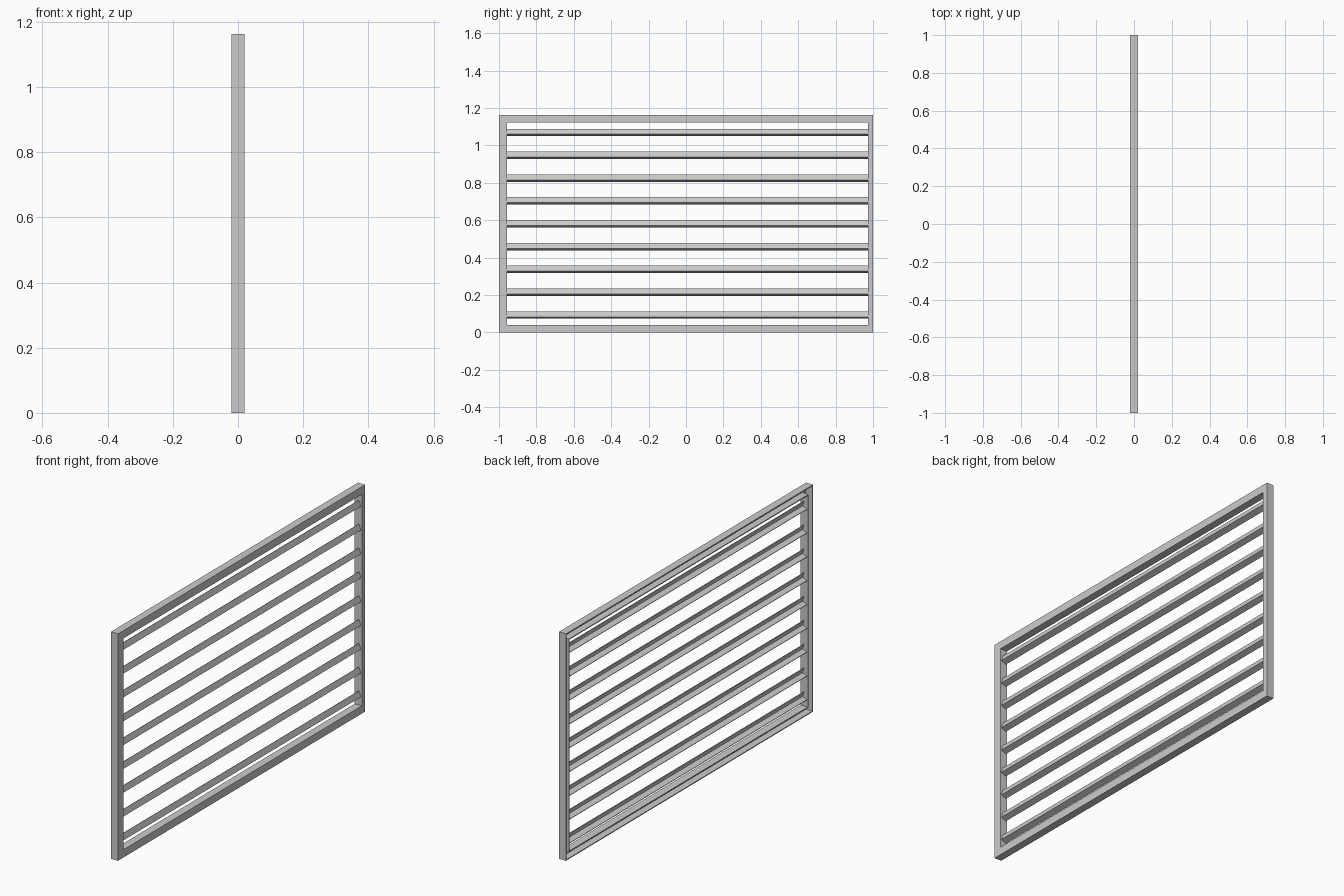
import bpy, bmesh
from mathutils import Vector

if "Cube" in bpy.data.objects:
    bpy.data.objects.remove(bpy.data.objects["Cube"])

H = 1.162


def make_object(name, bm):
    bmesh.ops.recalc_face_normals(bm, faces=bm.faces[:])
    mesh = bpy.data.meshes.new(name)
    bm.to_mesh(mesh)
    bm.free()
    obj = bpy.data.objects.new(name, mesh)
    bpy.context.collection.objects.link(obj)
    return obj


def bridge(bm, a, b):
    n = len(a)
    for i in range(n):
        j = (i + 1) % n
        bm.faces.new((a[i], a[j], b[j], b[i]))


# Frame: mitred channel section, open towards -x
outer = [Vector(p) for p in ((-1, 0), (1, 0), (1, H), (-1, H))]
inner = [Vector(p) for p in ((-.957, .04), (.973, .04), (.973, H - .04), (-.957, H - .04))]
t = 0.12
channel = [(0, -.02), (0, .02), (1, .02), (1, -.02),
           (1 - t, -.02), (1 - t, .016), (t, .016), (t, -.02)]
bm = bmesh.new()
rings = []
for o, i in zip(outer, inner):
    ring = []
    for s, x in channel:
        p = o.lerp(i, s)
        ring.append(bm.verts.new((x, p.x, p.y)))
    rings.append(ring)
for k in range(4):
    bridge(bm, rings[k], rings[(k + 1) % 4])
make_object("frame", bm)

# Louvre slats: tilted angle section
u, l = Vector((-.34, .94)), Vector((-.94, -.34))
apex, leg, th = Vector((.015, .0105)), .031, .004
profile = [apex, apex + leg * u, apex + leg * u + th * l,
           apex + th * (u + l), apex + leg * l + th * u, apex + leg * l]
for n in range(9):
    z = .073 + n * .122
    bm = bmesh.new()
    ends = [[bm.verts.new((p.x, y, p.y + z)) for p in profile] for y in (-.957, .973)]
    bridge(bm, *ends)
    for e in ends:
        bm.faces.new(e)
    make_object(f"slat_{n + 1}", bm)
